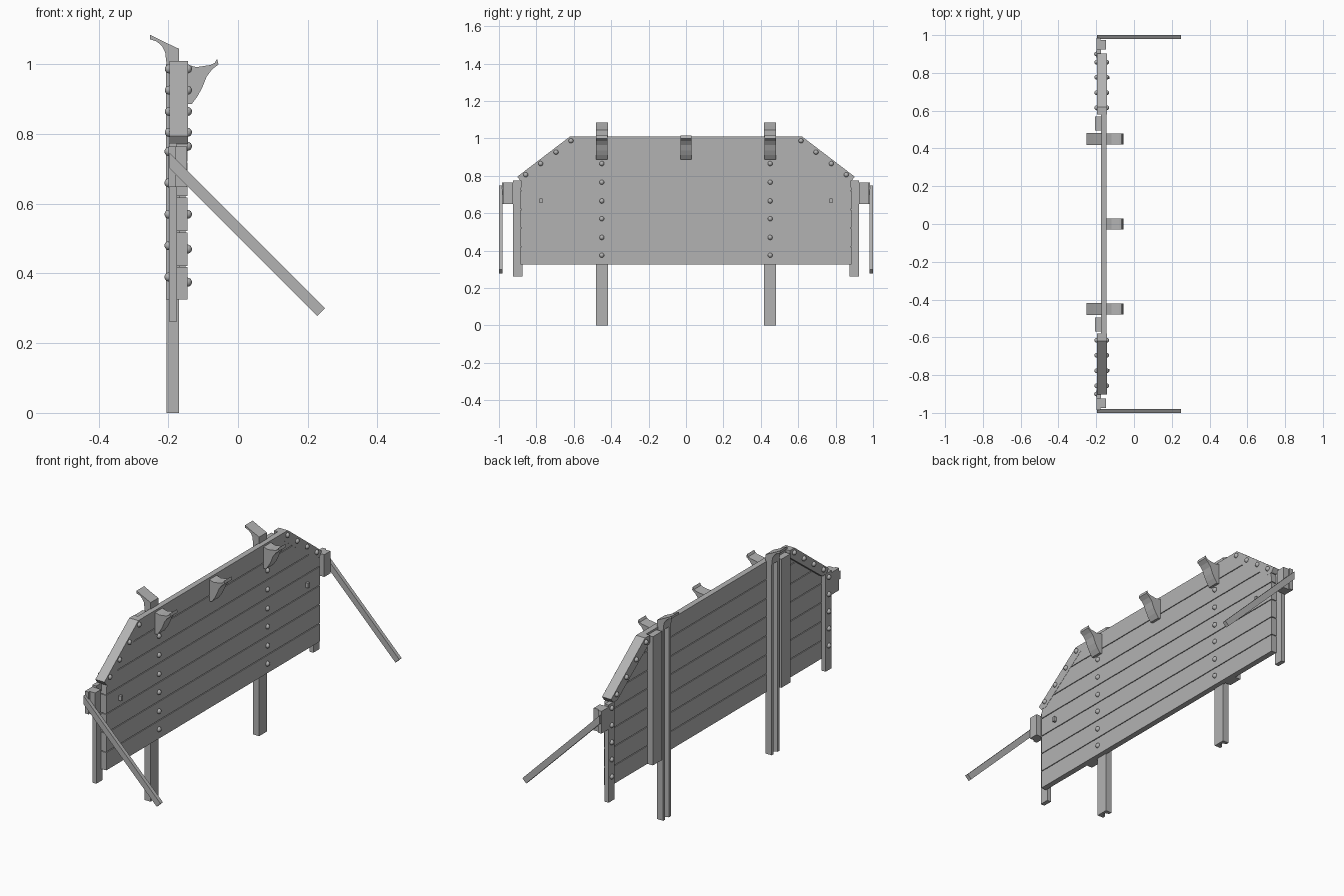
import bpy, bmesh, math
from mathutils import Vector

cube = bpy.data.objects.get("Cube")
if cube:
    bpy.data.objects.remove(cube)

grey = bpy.data.materials.new("plain grey")
grey.use_nodes = True
colour = (0.45, 0.45, 0.45, 1)
grey.diffuse_color = colour
grey.node_tree.nodes["Principled BSDF"].inputs["Base Color"].default_value = colour


def finish(name, bm, smooth=False):
    bmesh.ops.recalc_face_normals(bm, faces=bm.faces)
    for f in bm.faces:
        f.smooth = smooth
    mesh = bpy.data.meshes.new(name)
    bm.to_mesh(mesh)
    bm.free()
    mesh.materials.append(grey)
    ob = bpy.data.objects.new(name, mesh)
    bpy.context.collection.objects.link(ob)
    return ob


def prism(name, pts, axis, lo, hi):
    """Extrude a flat outline along x (outline in y, z), y (x, z) or z (x, y)."""
    bm = bmesh.new()
    i = "xyz".index(axis)

    def place(p, d):
        c = list(p)
        c.insert(i, d)
        return bm.verts.new(c)
    face = bm.faces.new([place(p, lo) for p in pts])
    new = bmesh.ops.extrude_face_region(bm, geom=[face])["geom"]
    move = Vector((0, 0, 0))
    move[i] = hi - lo
    bmesh.ops.translate(bm, vec=move, verts=[v for v in new if isinstance(v, bmesh.types.BMVert)])
    return finish(name, bm)


def box(name, x, y, z):
    return prism(name, [(x[0], y[0]), (x[1], y[0]), (x[1], y[1]), (x[0], y[1])], "z", *z)


def rivet(name, x, y, z):
    bm = bmesh.new()
    bmesh.ops.create_uvsphere(bm, u_segments=12, v_segments=8, radius=0.013)
    bmesh.ops.translate(bm, vec=(x, y, z), verts=bm.verts)
    return finish(name, bm, True)


BACK, FRONT = -0.175, -0.145
BOTTOM, TOP = 0.325, 1.01


def half_width(z):
    return min(0.885, 0.62 + (TOP - z) * 1.3)


# Planked panel with a recessed core behind the seams
seams = [BOTTOM, 0.42, 0.52, 0.62, 0.72, 0.815, 0.915, TOP]
for n, (a, b) in enumerate(zip(seams, seams[1:])):
    a += 0.002 if n else 0
    b -= 0.002 if b < TOP else 0
    wa, wb = half_width(a), half_width(b)
    prism(f"plank_{n + 1}", [(-wa, a), (wa, a), (wb, b), (-wb, b)], "x", BACK, FRONT)
core = [(0.88, 0.33), (0.88, 0.8), (0.615, 1.0)]
prism("panel_core", core + [(-y, z) for y, z in reversed(core)], "x", BACK + 0.006, FRONT - 0.006)

# Hook outlines in x, z
front_hook = [(-0.147, 1.0), (-0.12, 0.992), (-0.1, 0.995), (-0.08, 0.998), (-0.067, 1.004),
              (-0.06, 1.016), (-0.056, 1.0), (-0.075, 0.985), (-0.09, 0.965), (-0.102, 0.935),
              (-0.115, 0.91), (-0.132, 0.887), (-0.147, 0.887)]
back_hook = [(-0.17, 1.0), (-0.17, 1.045), (-0.215, 1.066), (-0.252, 1.085), (-0.252, 1.072),
             (-0.232, 1.065), (-0.218, 1.052), (-0.209, 1.035), (-0.205, 1.0)]
prism("front_hook_middle", front_hook, "y", -0.03, 0.03)

for s, side in ((1, "far"), (-1, "near")):
    def span(a, b):
        return sorted((s * a, s * b))

    # Channel post with its hooks and neighbouring beam
    c = s * 0.45
    channel = [(-0.17, -0.032), (-0.17, 0.032), (-0.205, 0.032), (-0.205, 0.016),
               (-0.185, 0.01), (-0.185, -0.01), (-0.205, -0.016), (-0.205, -0.032)]
    prism(f"post_{side}", [(x, y + c) for x, y in channel], "z", 0, 1.01)
    prism(f"back_hook_{side}", back_hook, "y", c - 0.032, c + 0.032)
    prism(f"front_hook_{side}", front_hook, "y", c - 0.03, c + 0.03)
    box(f"back_beam_{side}", (-0.207, BACK), span(0.495, 0.57), (BOTTOM, 1.0))
    for z in (0.375, 0.47, 0.57, 0.665, 0.765, 0.865):
        rivet(f"post_rivet_{side}", FRONT, c, z)

    # Sloping corner strap riveted on both faces
    strap = [(0.62, TOP), (0.902, 0.795), (0.885, 0.772), (0.85, 0.772), (0.58, 0.973), (0.58, TOP)]
    prism(f"corner_strap_{side}", [(s * y, z) for y, z in strap], "x", -0.197, FRONT + 0.001)
    for y, z in ((0.615, 0.987), (0.695, 0.926), (0.777, 0.865), (0.857, 0.805)):
        rivet(f"strap_front_rivet_{side}", FRONT, s * y, z)
        rivet(f"strap_back_rivet_{side}", -0.197, s * y, z)

    # End post, bracket and slanted arm
    box(f"end_post_{side}", (-0.198, BACK), span(0.875, 0.925), (0.262, 0.775))
    for z in (0.39, 0.48, 0.57, 0.66, 0.75):
        rivet(f"end_post_rivet_{side}", -0.198, s * 0.9, z)
    box(f"bracket_plate_{side}", (-0.199, -0.178), span(0.92, 0.985), (0.648, 0.765))
    box(f"bracket_flange_{side}", (-0.18, -0.147), span(0.925, 0.975), (0.648, 0.765))
    arm = [(-0.197, 0.747), (0.25, 0.3), (0.228, 0.278), (-0.197, 0.703)]
    prism(f"arm_{side}", arm, "y", *span(0.98, 1.0))

    # Small latch on the panel face
    box(f"latch_{side}", (FRONT, -0.13), span(0.768, 0.782), (0.653, 0.678))
